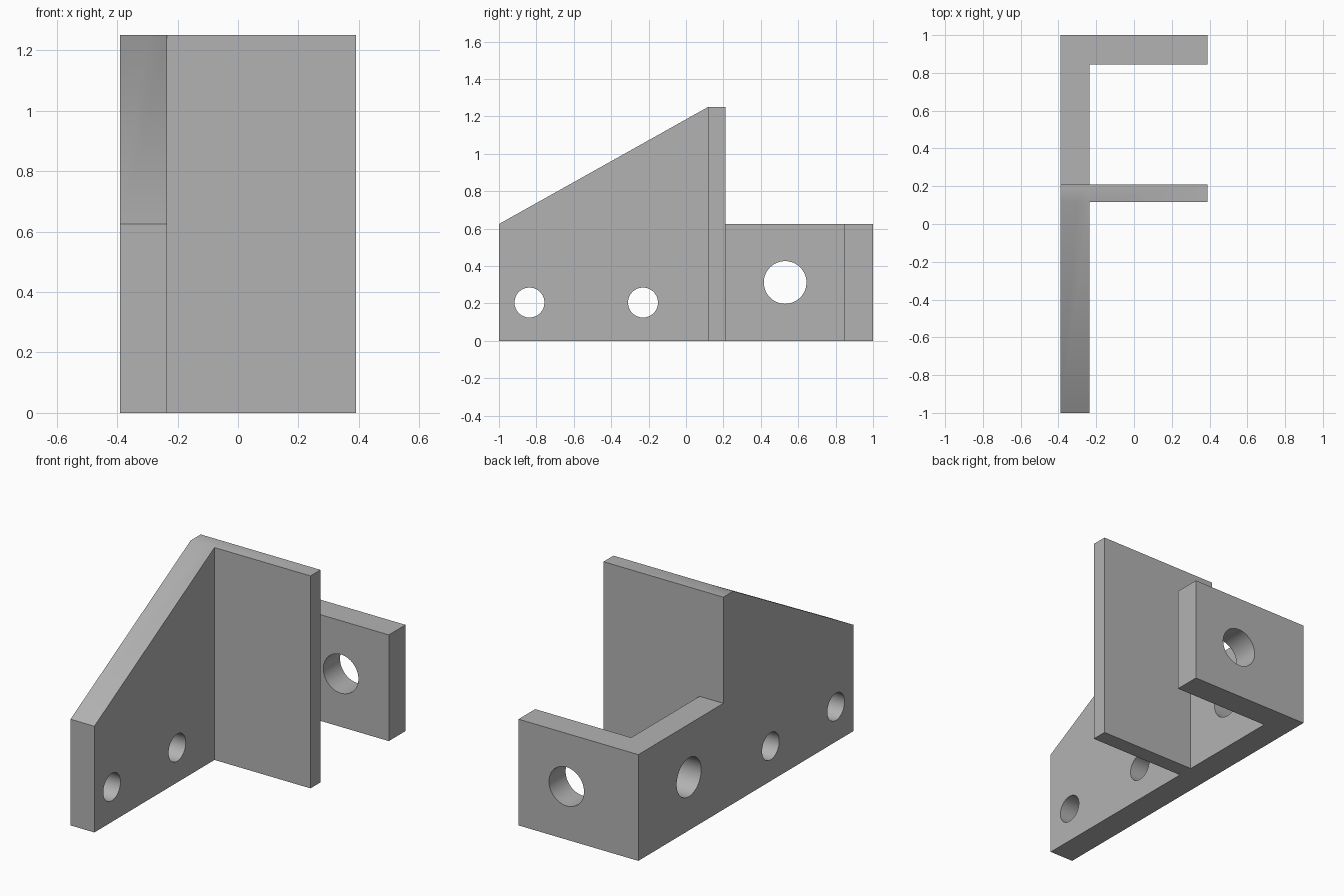
import bpy
import bmesh
from math import pi, radians
from mathutils import Matrix, Vector

if "Cube" in bpy.data.objects:
    bpy.data.objects.remove(bpy.data.objects["Cube"], do_unlink=True)

HALF_W = 0.39        # half of the overall width
INNER = -0.235       # inner face of the side plate
LOW, HIGH = 0.625, 1.25

grey = bpy.data.materials.new("plain_grey")
grey.use_nodes = True
grey.diffuse_color = (0.45, 0.45, 0.45, 1)
grey.node_tree.nodes["Principled BSDF"].inputs["Base Color"].default_value = (0.45, 0.45, 0.45, 1)


def add_object(name, bm):
    bmesh.ops.recalc_face_normals(bm, faces=bm.faces)
    mesh = bpy.data.meshes.new(name)
    bm.to_mesh(mesh)
    bm.free()
    mesh.materials.append(grey)
    obj = bpy.data.objects.new(name, mesh)
    bpy.context.collection.objects.link(obj)
    return obj


def plate(name, outline, x0, x1):
    """Extrude a (y, z) outline from x0 to x1."""
    bm = bmesh.new()
    face = bm.faces.new([bm.verts.new((x0, y, z)) for y, z in outline])
    grown = bmesh.ops.extrude_face_region(bm, geom=[face])["geom"]
    verts = [v for v in grown if isinstance(v, bmesh.types.BMVert)]
    bmesh.ops.translate(bm, verts=verts, vec=(x1 - x0, 0, 0))
    return add_object(name, bm)


def upright(name, y0, y1, height):
    """Cross plate that runs out from inside the side plate."""
    return plate(name, [(y0, 0), (y1, 0), (y1, height), (y0, height)], -0.3, HALF_W)


def drill(name, centre, radius, axis):
    """Cylindrical cutter along the X or Y axis."""
    bm = bmesh.new()
    turn = Matrix.Rotation(pi / 2, 4, "Y" if axis == "X" else "X")
    bmesh.ops.create_cone(bm, cap_ends=True, segments=64, radius1=radius, radius2=radius,
                          depth=0.4, matrix=Matrix.Translation(Vector(centre)) @ turn)
    cutter = add_object(name, bm)
    cutter.hide_render = True
    return cutter


def combine(target, tool, operation):
    mod = target.modifiers.new(tool.name, "BOOLEAN")
    mod.operation, mod.solver, mod.object = operation, "EXACT", tool
    bpy.ops.object.select_all(action="DESELECT")
    bpy.context.view_layer.objects.active = target
    target.select_set(True)
    bpy.ops.object.modifier_apply(modifier=mod.name)
    bpy.data.objects.remove(tool, do_unlink=True)


# Side plate with a sloping front and a low rear arm
bracket = plate("bracket", [(-1, 0), (1, 0), (1, LOW), (0.21, LOW), (0.21, HIGH),
                            (0.117, HIGH), (-1, LOW)], -HALF_W, INNER)

# Tall cross wall and rear mounting tab
combine(bracket, upright("cross_wall", 0.117, 0.21, HIGH), "UNION")
combine(bracket, upright("rear_tab", 0.845, 1, LOW), "UNION")

# Two small bolt holes and one large hole in the side plate
side_x = (INNER - HALF_W) / 2
for name, y, z, radius in (("front_hole", -0.837, 0.205, 0.08),
                           ("middle_hole", -0.23, 0.205, 0.08),
                           ("rear_hole", 0.53, LOW / 2, 0.114)):
    combine(bracket, drill(name, (side_x, y, z), radius, "X"), "DIFFERENCE")

# Large hole through the rear tab
combine(bracket, drill("tab_hole", (0.078, 0.92, LOW / 2), 0.114, "Y"), "DIFFERENCE")

bpy.ops.object.shade_smooth_by_angle(angle=radians(30))
